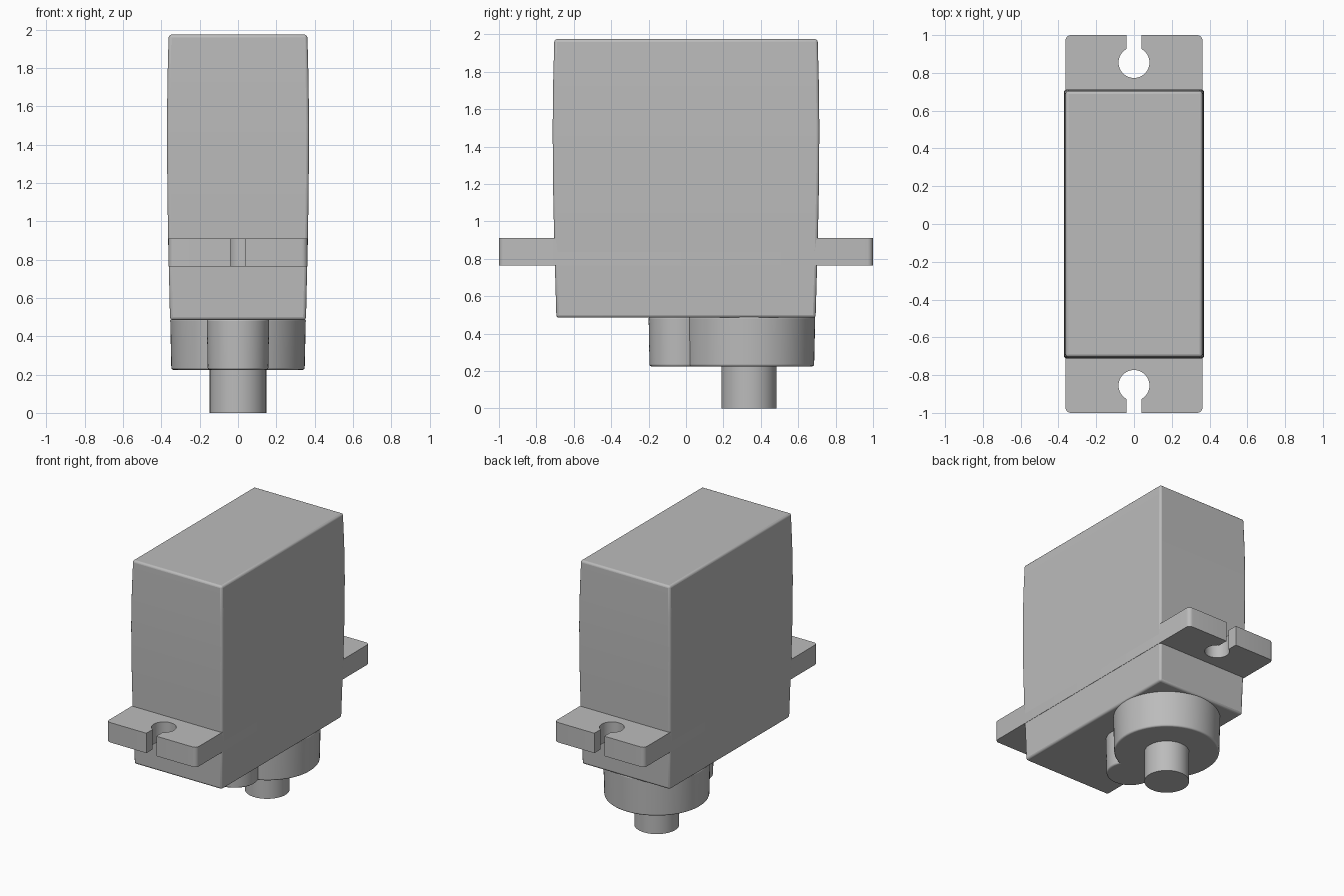
import bpy, bmesh, math

if "Cube" in bpy.data.objects:
    bpy.data.objects.remove(bpy.data.objects["Cube"])

grey = bpy.data.materials.new("light grey plastic")
grey.diffuse_color = (0.5, 0.5, 0.5, 1)
grey.use_nodes = True
grey.node_tree.nodes["Principled BSDF"].inputs["Base Color"].default_value = grey.diffuse_color


def loft(name, rings, bevel=0.0):
    """Skin a stack of equal-length point rings and cap both ends."""
    bm = bmesh.new()
    loops = [[bm.verts.new(p) for p in ring] for ring in rings]
    n = len(loops[0])
    for a, b in zip(loops, loops[1:]):
        for i in range(n):
            j = (i + 1) % n
            bm.faces.new((a[i], a[j], b[j], b[i]))
    bm.faces.new(loops[0][::-1])
    bm.faces.new(loops[-1])
    bmesh.ops.recalc_face_normals(bm, faces=bm.faces)
    mesh = bpy.data.meshes.new(name)
    bm.to_mesh(mesh)
    bm.free()
    mesh.materials.append(grey)
    ob = bpy.data.objects.new(name, mesh)
    bpy.context.collection.objects.link(ob)
    if bevel:
        mod = ob.modifiers.new("rounded edges", 'BEVEL')
        mod.width, mod.segments = bevel, 3
        mod.limit_method, mod.angle_limit = 'ANGLE', math.radians(40)
    bpy.ops.object.select_all(action='DESELECT')
    ob.select_set(True)
    bpy.context.view_layer.objects.active = ob
    bpy.ops.object.shade_smooth_by_angle(angle=math.radians(35))
    return ob


def arc(cx, cy, r, a0, a1, n):
    return [(cx + r * math.cos(math.radians(a0 + (a1 - a0) * i / n)),
             cy + r * math.sin(math.radians(a0 + (a1 - a0) * i / n))) for i in range(n + 1)]


def lift(outline, z):
    return [(x, y, z) for x, y in outline]


def cylinder(name, cy, r_bottom, r_top, z0, z1, bevel=0.0):
    rings = [lift(arc(0, cy, r, 0, 360, 64)[:-1], z)
             for r, z in ((r_bottom, z0), (r_top, z1))]
    return loft(name, rings, bevel)


# Case: box with gently bulging sides
sections = [(0.485, 0.355, 0.693), (0.765, 0.361, 0.701), (0.91, 0.365, 0.705),
            (1.2, 0.369, 0.711), (1.5, 0.371, 0.713), (1.75, 0.368, 0.710), (1.975, 0.362, 0.704)]
loft("case", [[(-x, -y, z), (x, -y, z), (x, y, z), (-x, y, z)] for z, x, y in sections], 0.015)

# Mounting flange: plate with a keyhole slot at each end
W, R, HOLE_Y, HOLE_R, SLOT = 0.363, 0.03, 0.855, 0.082, 0.04
gap = math.degrees(math.asin(SLOT / HOLE_R))
half = arc(W - R, 1 - R, R, 0, 90, 5) + [(SLOT, 1)]
half += arc(0, HOLE_Y, HOLE_R, 90 - gap, -270 + gap, 40)
half += [(-SLOT, 1)] + arc(-W + R, 1 - R, R, 90, 180, 5)
outline = half + [(-x, -y) for x, y in half]
loft("mounting_flange", [lift(outline, 0.765), lift(outline, 0.91)])

# Gear housing: large and small round bosses under the case
cylinder("main_gear_housing", 0.337, 0.348, 0.354, 0.225, 0.492, 0.01)
cylinder("small_gear_housing", -0.037, 0.158, 0.163, 0.225, 0.49, 0.01)

# Output shaft
cylinder("output_shaft", 0.337, 0.148, 0.148, 0.0, 0.24)
